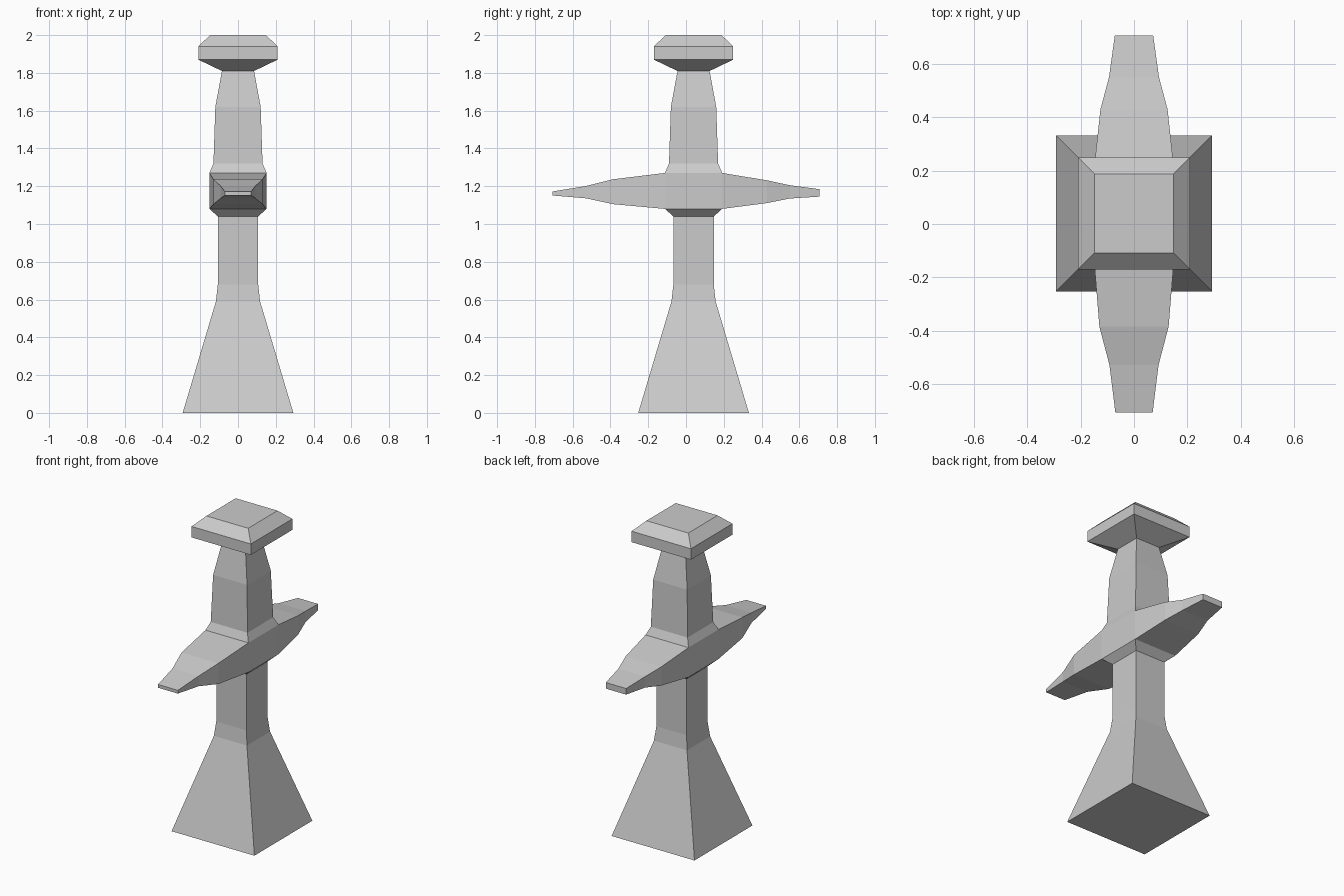
import bpy, bmesh

if "Cube" in bpy.data.objects:
    bpy.data.objects.remove(bpy.data.objects["Cube"])

CY = 0.04  # the post sits slightly behind the crossbar centre

# Square post profile: (half width, height)
post = [(0.293, 0.0), (0.117, 0.59), (0.107, 0.68), (0.107, 1.04),
        (0.151, 1.08), (0.152, 1.27), (0.13, 1.32), (0.12, 1.62),
        (0.085, 1.81), (0.21, 1.87), (0.21, 1.94), (0.148, 2.0)]
HUB = 4  # segment of the post that carries the arms

# Arm sections: (y, half width, bottom z, top z)
front_arm = [(-0.385, 0.13, 1.105, 1.237), (-0.53, 0.092, 1.136, 1.201),
             (-0.708, 0.07, 1.151, 1.172)]
back_arm = [(0.43, 0.126, 1.111, 1.231), (0.55, 0.094, 1.135, 1.205),
            (0.708, 0.072, 1.145, 1.184)]

bm = bmesh.new()


def bridge(a, b):
    return [bm.faces.new((a[i], a[(i + 1) % 4], b[(i + 1) % 4], b[i]))
            for i in range(4)]


# Post, hub and cap in one loft
rings = [[bm.verts.new((sx * h, CY + sy * h, z))
          for sx, sy in ((-1, -1), (1, -1), (1, 1), (-1, 1))] for h, z in post]
bm.faces.new(rings[0][::-1])
bm.faces.new(rings[-1])
hub_faces = []
for i in range(len(rings) - 1):
    faces = bridge(rings[i], rings[i + 1])
    if i == HUB:
        hub_faces = [faces[0], faces[2]]

# Tapered arms grown out of the front and back of the hub
for face, sections in zip(hub_faces, (front_arm, back_arm)):
    loop = list(face.verts)
    bm.faces.remove(face)
    sides = [(1 if v.co.x > 0 else -1, v.co.z > 1.2) for v in loop]
    for y, h, low, high in sections:
        nxt = [bm.verts.new((s * h, y, high if up else low)) for s, up in sides]
        bridge(loop, nxt)
        loop = nxt
    bm.faces.new(loop)

bmesh.ops.recalc_face_normals(bm, faces=bm.faces[:])
mesh = bpy.data.meshes.new("post_with_crossbar")
bm.to_mesh(mesh)
bm.free()
bpy.context.collection.objects.link(
    bpy.data.objects.new("post_with_crossbar", mesh))
